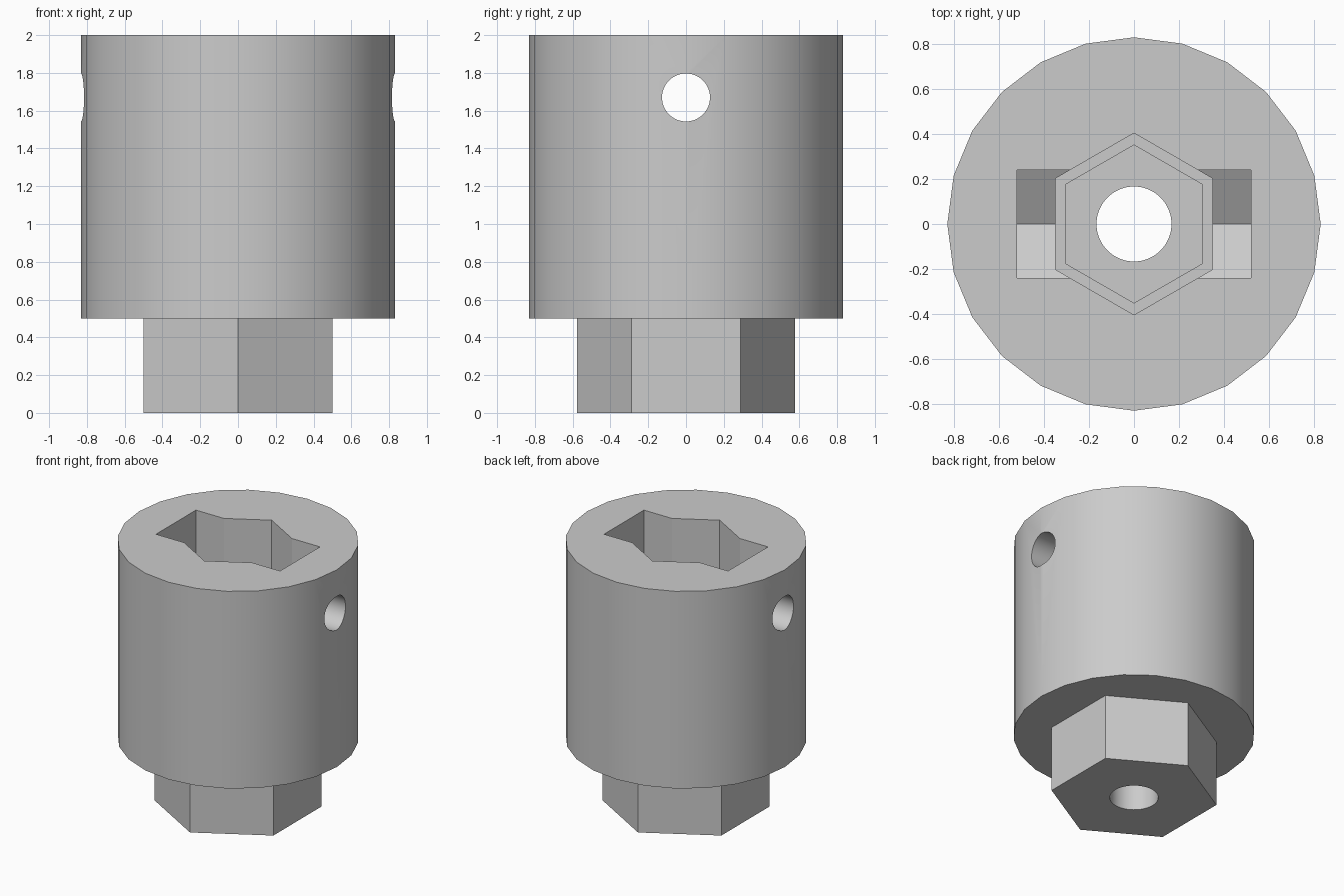
import bpy, math

cube = bpy.data.objects.get("Cube")
if cube:
    bpy.data.objects.remove(cube, do_unlink=True)

grey = bpy.data.materials.new("light_grey")
grey.use_nodes = True
colour = (0.6, 0.6, 0.6, 1)
grey.diffuse_color = colour
grey.node_tree.nodes["Principled BSDF"].inputs["Base Color"].default_value = colour


def prism(name, sides, radius, z0, z1):
    """Upright prism with a corner on the y axis."""
    bpy.ops.mesh.primitive_cylinder_add(vertices=sides, radius=radius, depth=z1 - z0,
                                        location=(0, 0, (z0 + z1) / 2))
    ob = bpy.context.object
    ob.name = name
    ob.data.materials.append(grey)
    return ob


def combine(target, tool, operation):
    """Apply a boolean and discard the tool object."""
    mod = target.modifiers.new(tool.name, "BOOLEAN")
    mod.operation, mod.solver, mod.object = operation, "EXACT", tool
    bpy.context.view_layer.objects.active = target
    bpy.ops.object.modifier_apply(modifier=mod.name)
    bpy.data.objects.remove(tool, do_unlink=True)


# Round body with hexagonal drive stub below
adapter = prism("socket_adapter", 24, 0.832, 0.5, 2)
combine(adapter, prism("drive_stub", 6, 0.577, 0, 0.6), "UNION")

# Stepped hexagonal socket and central bolt hole
for name, sides, radius, z0, z1 in (("shaft_socket", 6, 0.405, 0.5, 2.2),
                                    ("bolt_head_recess", 6, 0.352, 0.25, 0.7),
                                    ("bolt_hole", 64, 0.167, -0.2, 0.4)):
    combine(adapter, prism(name, sides, radius, z0, z1), "DIFFERENCE")

# Nut traps: straight slots with a V floor, on both sides of the socket
screw_z, nut_radius, reach = 1.67, 0.277, 0.522
half = nut_radius * math.cos(math.radians(30))
profile = [(-half, 2.2), (-half, screw_z - nut_radius / 2), (0, screw_z - nut_radius),
           (half, screw_z - nut_radius / 2), (half, 2.2)]
n = len(profile)
verts = [(x, y, z) for x in (-reach, reach) for y, z in profile]
faces = [tuple(reversed(range(n))), tuple(range(n, 2 * n))]
faces += [(i, (i + 1) % n, (i + 1) % n + n, i + n) for i in range(n)]
mesh = bpy.data.meshes.new("nut_slot")
mesh.from_pydata(verts, [], faces)
mesh.materials.append(grey)
slot = bpy.data.objects.new("nut_slot", mesh)
bpy.context.collection.objects.link(slot)
bpy.context.view_layer.objects.active = slot
bpy.ops.object.select_all(action="DESELECT")
slot.select_set(True)
bpy.ops.object.mode_set(mode="EDIT")
bpy.ops.mesh.select_all(action="SELECT")
bpy.ops.mesh.normals_make_consistent(inside=False)
bpy.ops.object.mode_set(mode="OBJECT")
combine(adapter, slot, "DIFFERENCE")

# Set screw hole straight through from side to side
screw = prism("screw_hole", 48, 0.127, -1, 1)
screw.location = (0, 0, screw_z)
screw.rotation_euler = (0, math.pi / 2, 0)
combine(adapter, screw, "DIFFERENCE")

# Smooth round walls, crisp edges elsewhere
bpy.ops.object.select_all(action="DESELECT")
adapter.select_set(True)
bpy.context.view_layer.objects.active = adapter
bpy.ops.object.shade_smooth_by_angle(angle=math.radians(25))
